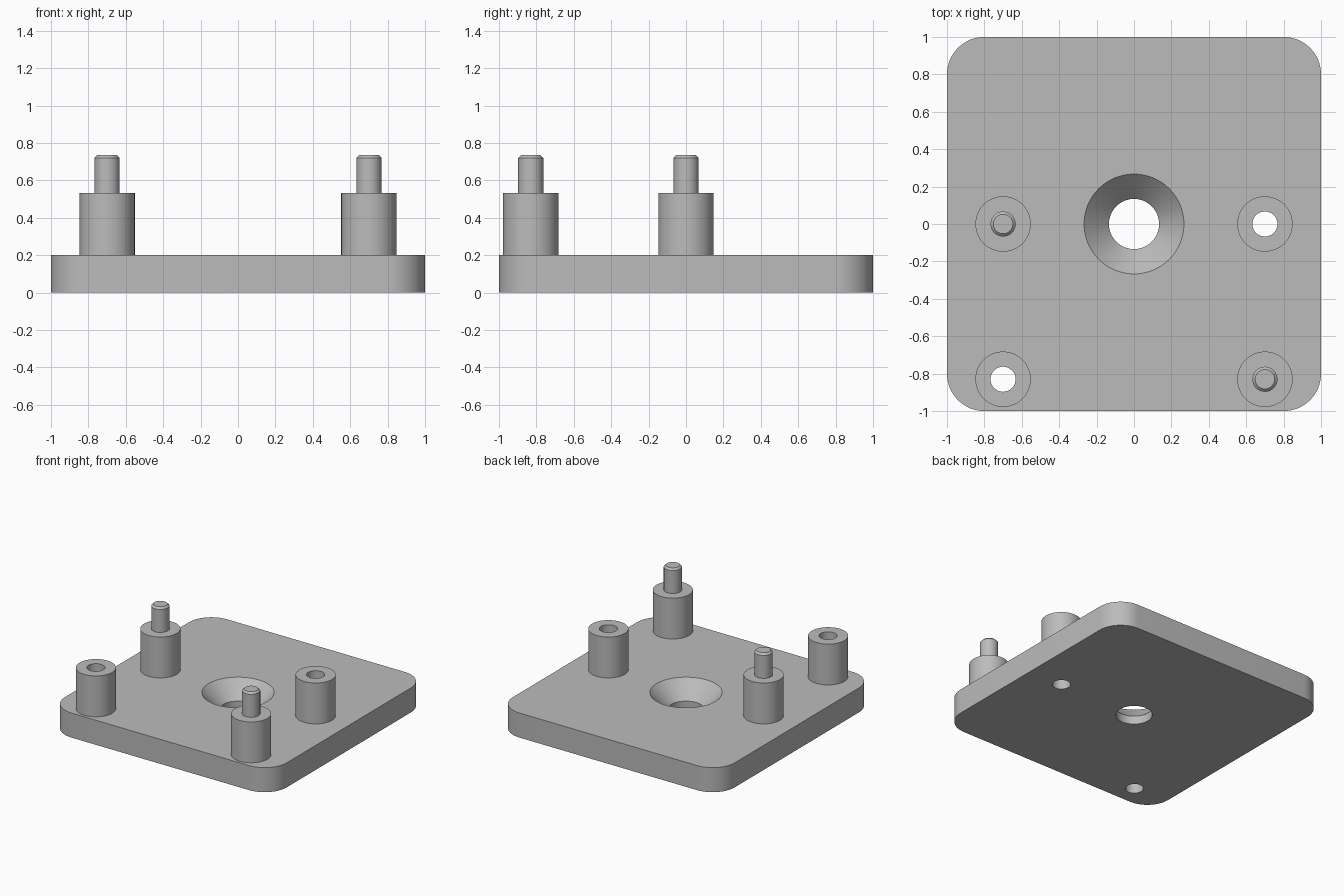
import bpy, bmesh
from math import pi, cos, sin
from mathutils import Vector

cube = bpy.data.objects.get("Cube")
if cube:
    bpy.data.objects.remove(cube, do_unlink=True)

GREY = (0.5, 0.5, 0.5, 1)
grey = bpy.data.materials.new("plain grey")
grey.use_nodes = True
grey.diffuse_color = GREY
grey.node_tree.nodes["Principled BSDF"].inputs["Base Color"].default_value = GREY

PLATE, SHOULDER, TIP = 0.2, 0.533, 0.735
BOSS_R, PIN_R = 0.148, 0.067


def finish(bm, name, location=(0, 0, 0)):
    bmesh.ops.recalc_face_normals(bm, faces=bm.faces)
    mesh = bpy.data.meshes.new(name)
    bm.to_mesh(mesh)
    bm.free()
    mesh.materials.append(grey)
    obj = bpy.data.objects.new(name, mesh)
    obj.location = location
    bpy.context.collection.objects.link(obj)
    return obj


def select(obj):
    bpy.ops.object.select_all(action='DESELECT')
    obj.select_set(True)
    bpy.context.view_layer.objects.active = obj


def smooth(obj):
    select(obj)
    bpy.ops.object.shade_smooth_by_angle(angle=pi / 7)


def lathe(name, profile, x, y, closed=False, steps=64):
    """Turn a (radius, height) profile around a vertical axis at x, y."""
    bm = bmesh.new()
    verts = [bm.verts.new((r, 0, z)) for r, z in profile]
    edges = [bm.edges.new(pair) for pair in zip(verts, verts[1:])]
    if closed:
        edges.append(bm.edges.new((verts[-1], verts[0])))
    bmesh.ops.spin(bm, geom=verts + edges, cent=(0, 0, 0), axis=(0, 0, 1),
                   angle=2 * pi, steps=steps, use_merge=True)
    bmesh.ops.remove_doubles(bm, verts=bm.verts, dist=1e-5)
    return finish(bm, name, (x, y, 0))


# Base plate with rounded corners
bm = bmesh.new()
corner, arc = 0.2, 16
outline = []
for i, (sx, sy) in enumerate([(1, 1), (-1, 1), (-1, -1), (1, -1)]):
    for k in range(arc + 1):
        a = (i + k / arc) * pi / 2
        outline.append(bm.verts.new((sx * (1 - corner) + corner * cos(a),
                                     sy * (1 - corner) + corner * sin(a), 0)))
face = bm.faces.new(outline)
raised = bmesh.ops.extrude_face_region(bm, geom=[face])["geom"]
bmesh.ops.translate(bm, vec=Vector((0, 0, PLATE)),
                    verts=[v for v in raised if isinstance(v, bmesh.types.BMVert)])
plate = finish(bm, "base_plate")

# Countersunk centre hole and the two socket holes through the plate
sockets = {"back_left_socket": (0.7, 0), "front_right_socket": (-0.7, -0.83)}
pins = {"back_right_pin": (-0.7, 0), "front_left_pin": (0.7, -0.83)}
cutters = [lathe("countersink_cutter",
                 [(0, -0.1), (0.134, -0.1), (0.134, 0.067), (0.367, 0.3), (0, 0.3)], 0, 0)]
for x, y in sockets.values():
    cutters.append(lathe("hole_cutter",
                         [(0, -0.1), (PIN_R, -0.1), (PIN_R, 0.3), (0, 0.3)], x, y))
for cutter in cutters:
    cutter.hide_render = True
    mod = plate.modifiers.new("hole", 'BOOLEAN')
    mod.operation, mod.solver, mod.object = 'DIFFERENCE', 'EXACT', cutter
select(plate)
for mod in list(plate.modifiers):
    bpy.ops.object.modifier_apply(modifier=mod.name)
for cutter in cutters:
    bpy.data.objects.remove(cutter, do_unlink=True)
smooth(plate)

# Hollow bosses
for name, (x, y) in sockets.items():
    smooth(lathe(name, [(PIN_R, PLATE), (BOSS_R, PLATE), (BOSS_R, SHOULDER),
                        (PIN_R, SHOULDER)], x, y, closed=True))

# Solid bosses with chamfered locating pins
for name, (x, y) in pins.items():
    smooth(lathe(name, [(0, PLATE), (BOSS_R, PLATE), (BOSS_R, SHOULDER), (PIN_R, SHOULDER),
                        (PIN_R, TIP - 0.015), (PIN_R - 0.015, TIP), (0, TIP)], x, y))
